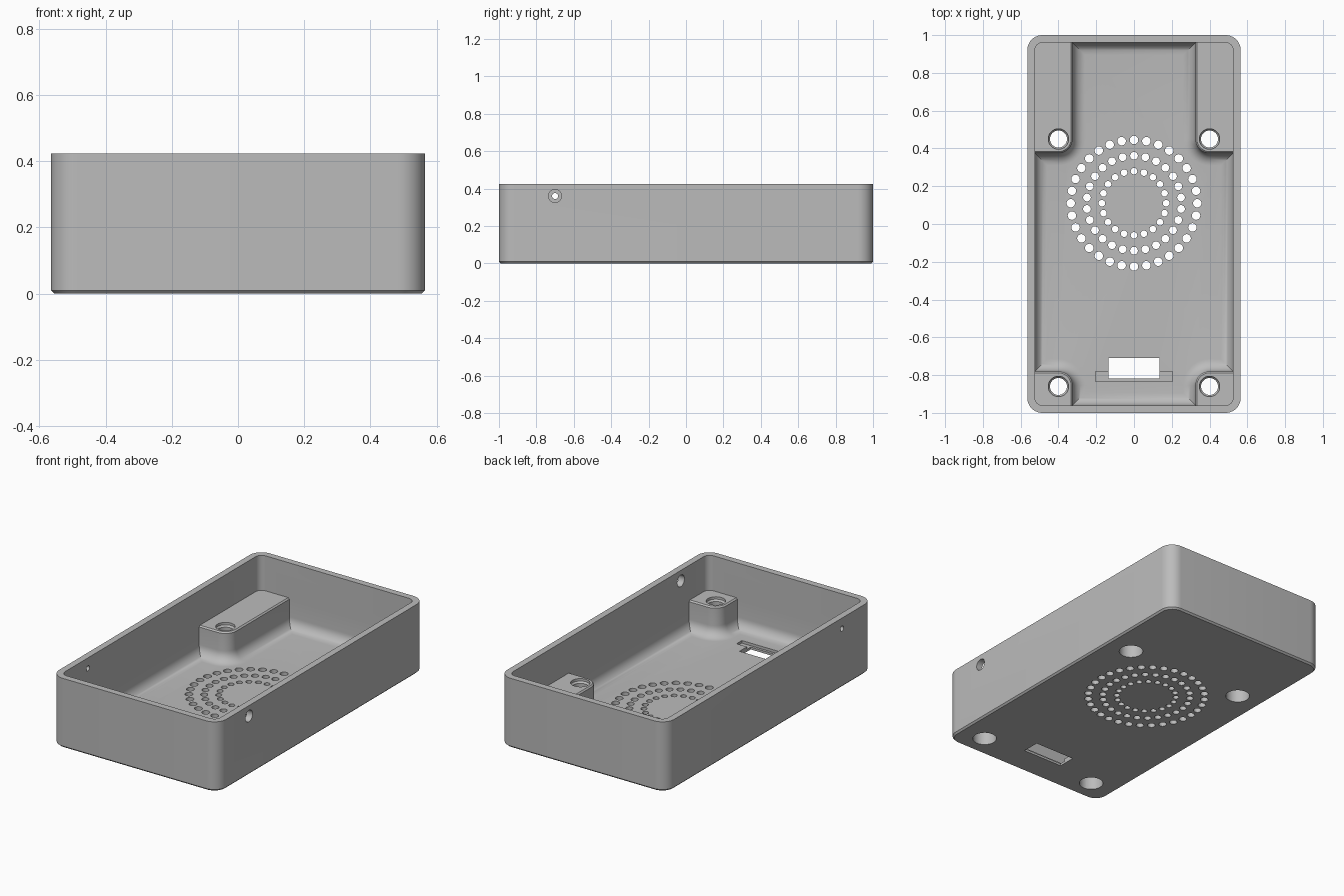
import bpy
import bmesh
from math import sin, cos, pi, radians
from mathutils import Matrix

if "Cube" in bpy.data.objects:
    bpy.data.objects.remove(bpy.data.objects["Cube"])

HEIGHT, FLOOR, POST_TOP = 0.424, 0.03, 0.21
grey = bpy.data.materials.new("mid_grey")
grey.use_nodes = True
grey.diffuse_color = (0.5, 0.5, 0.5, 1)
grey.node_tree.nodes["Principled BSDF"].inputs["Base Color"].default_value = (0.5, 0.5, 0.5, 1)


def arc(cx, cy, r, start, end, n=10):
    angles = [radians(start + (end - start) * i / n) for i in range(n + 1)]
    return [(cx + r * cos(a), cy + r * sin(a)) for a in angles]


def rounded_rect(hx, hy, r):
    pts = []
    for k, (sx, sy) in enumerate([(1, 1), (-1, 1), (-1, -1), (1, -1)]):
        pts += arc(sx * (hx - r), sy * (hy - r), r, 90 * k, 90 * k + 90)
    return pts


def circle(cx, cy, r, n=32):
    return arc(cx, cy, r, 0, 360, n)[:-1]


def loft(bm, levels):
    """Closed solid through (outline, z) levels with equal point counts."""
    rings = [[bm.verts.new((x, y, z)) for x, y in pts] for pts, z in levels]
    n = len(rings[0])
    for a, b in zip(rings, rings[1:]):
        for i in range(n):
            j = (i + 1) % n
            bm.faces.new((a[i], a[j], b[j], b[i]))
    bm.faces.new(rings[0][::-1])
    bm.faces.new(rings[-1])


def finish(bm, name):
    bmesh.ops.recalc_face_normals(bm, faces=bm.faces)
    mesh = bpy.data.meshes.new(name)
    bm.to_mesh(mesh)
    bm.free()
    mesh.materials.append(grey)
    obj = bpy.data.objects.new(name, mesh)
    bpy.context.collection.objects.link(obj)
    return obj


def cut(target, bm, name):
    cutter = finish(bm, name)
    cutter.hide_render = True
    mod = target.modifiers.new(name, 'BOOLEAN')
    mod.operation, mod.solver, mod.object = 'DIFFERENCE', 'EXACT', cutter
    bpy.context.view_layer.objects.active = target
    bpy.ops.object.modifier_apply(modifier=mod.name)
    bpy.data.objects.remove(cutter)


# Outer case with a small chamfer under it
bm = bmesh.new()
loft(bm, [(rounded_rect(0.555, 0.99, 0.07), 0),
          (rounded_rect(0.565, 1.0, 0.08), 0.01),
          (rounded_rect(0.565, 1.0, 0.08), HEIGHT)])
case = finish(bm, "enclosure_case")

# Upper cavity above the screw posts
bm = bmesh.new()
inner = rounded_rect(0.525, 0.96, 0.04)
loft(bm, [(inner, POST_TOP), (inner, HEIGHT + 0.1)])
cut(case, bm, "upper_cavity")


# Lower cavity leaves the four posts and a floor fillet
def lower_outline(d):
    wall, r = max(d, 0), 0.075
    half = [(0.325 - d, -0.96 + wall)]
    half += arc(0.4, -0.855, r + d, 180, 90)
    half += [(0.525 - wall, -0.78 + d), (0.525 - wall, 0.375 - d)]
    half += arc(0.4, 0.45, r + d, 270, 180)
    half += [(0.325 - d, 0.96 - wall)]
    return half + [(-x, y) for x, y in reversed(half)]


bm = bmesh.new()
fillet, steps = 0.065, 8
levels = []
for i in range(steps + 1):
    a = pi / 2 * i / steps
    levels.append((lower_outline(fillet * (1 - sin(a))), FLOOR + fillet * (1 - cos(a))))
levels += [(lower_outline(0), POST_TOP - 0.008),
           (lower_outline(-0.008), POST_TOP),
           (lower_outline(-0.008), POST_TOP + 0.03)]
loft(bm, levels)
cut(case, bm, "lower_cavity")

# Screw bores: wide below, narrow through, countersunk above
bm = bmesh.new()
for sx in (-1, 1):
    for y in (-0.86, 0.45):
        profile = [(0.068, -0.1), (0.068, 0.14), (0.045, 0.14), (0.045, 0.185),
                   (0.054, 0.195), (0.054, 0.3)]
        loft(bm, [(circle(sx * 0.4, y, r), z) for r, z in profile])

# Speaker grille of three rings
for ring, count, r in ((0.335, 32, 0.0225), (0.251, 26, 0.0205), (0.17, 20, 0.0175)):
    for i in range(count):
        a = 2 * pi * i / count
        hole = circle(ring * sin(a), 0.11 + ring * cos(a), r, 20)
        loft(bm, [(hole, -0.1), (hole, 0.1)])

# Side wall holes, wide on one side and narrow on the other
for x, r in ((0.55, 0.035), (-0.55, 0.016)):
    place = Matrix.Translation((x, -0.7, 0.36)) @ Matrix.Rotation(pi / 2, 4, 'Y')
    bmesh.ops.create_cone(bm, cap_ends=True, segments=32, radius1=r, radius2=r,
                          depth=0.2, matrix=place)
cut(case, bm, "holes")


# Switch slot through the floor with a shallow seat
def box_cut(x, y0, y1, z0, z1, name):
    bm = bmesh.new()
    rect = [(-x, y0), (x, y0), (x, y1), (-x, y1)]
    loft(bm, [(rect, z0), (rect, z1)])
    cut(case, bm, name)


box_cut(0.135, -0.818, -0.71, -0.1, 0.1, "switch_slot")
box_cut(0.205, -0.833, -0.782, 0.014, 0.1, "switch_seat")

bpy.ops.object.select_all(action='DESELECT')
case.select_set(True)
bpy.context.view_layer.objects.active = case
bpy.ops.object.shade_smooth_by_angle(angle=radians(30))
